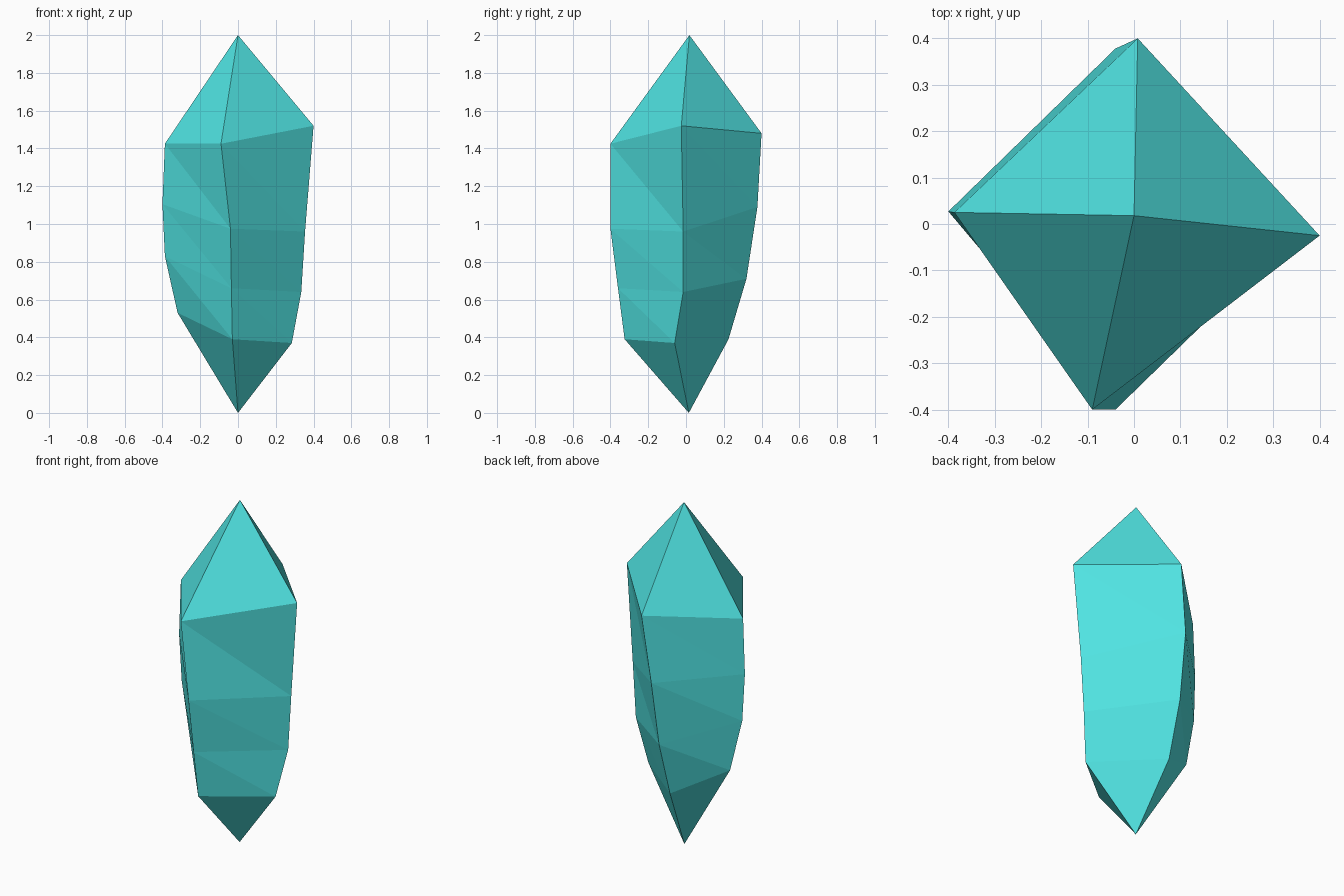
import bpy, bmesh

if "Cube" in bpy.data.objects:
    bpy.data.objects.remove(bpy.data.objects["Cube"])

# One flat turquoise for the whole gem
mat = bpy.data.materials.new("turquoise")
mat.diffuse_color = (0.08, 0.77, 0.76, 1.0)
mat.use_nodes = True
mat.node_tree.nodes["Principled BSDF"].inputs["Base Color"].default_value = mat.diffuse_color

# Four irregular corner ridges of the crystal, each listed from top to bottom
ridges = [
    [(-0.09, -0.40, 1.425), (-0.04, -0.40, 0.975), (-0.035, -0.36, 0.66), (-0.03, -0.325, 0.39)],  # front
    [(0.40, -0.025, 1.52), (0.355, -0.015, 0.96), (0.335, -0.015, 0.64), (0.285, -0.06, 0.37)],    # right
    [(0.008, 0.40, 1.48), (-0.04, 0.378, 1.09), (-0.05, 0.32, 0.71), (-0.054, 0.225, 0.39)],       # back
    [(-0.387, 0.025, 1.425), (-0.40, 0.027, 1.105), (-0.387, 0.033, 0.83), (-0.32, 0.05, 0.53)],   # left
]

bm = bmesh.new()
top = bm.verts.new((0, 0.018, 2.0))
bottom = bm.verts.new((0, 0.015, 0.0))
cols = [[bm.verts.new(p) for p in ridge] for ridge in ridges]

for i, a in enumerate(cols):
    b = cols[(i + 1) % len(cols)]
    # pointed cap and pointed foot
    bm.faces.new((top, a[0], b[0]))
    bm.faces.new((bottom, b[-1], a[-1]))
    # side facets, split from the upper corner to the next ridge's lower one
    for k in range(len(a) - 1):
        bm.faces.new((a[k], a[k + 1], b[k + 1]))
        bm.faces.new((a[k], b[k + 1], b[k]))

bmesh.ops.recalc_face_normals(bm, faces=bm.faces[:])
mesh = bpy.data.meshes.new("crystal")
bm.to_mesh(mesh)
bm.free()
mesh.materials.append(mat)
bpy.context.collection.objects.link(bpy.data.objects.new("crystal", mesh))
